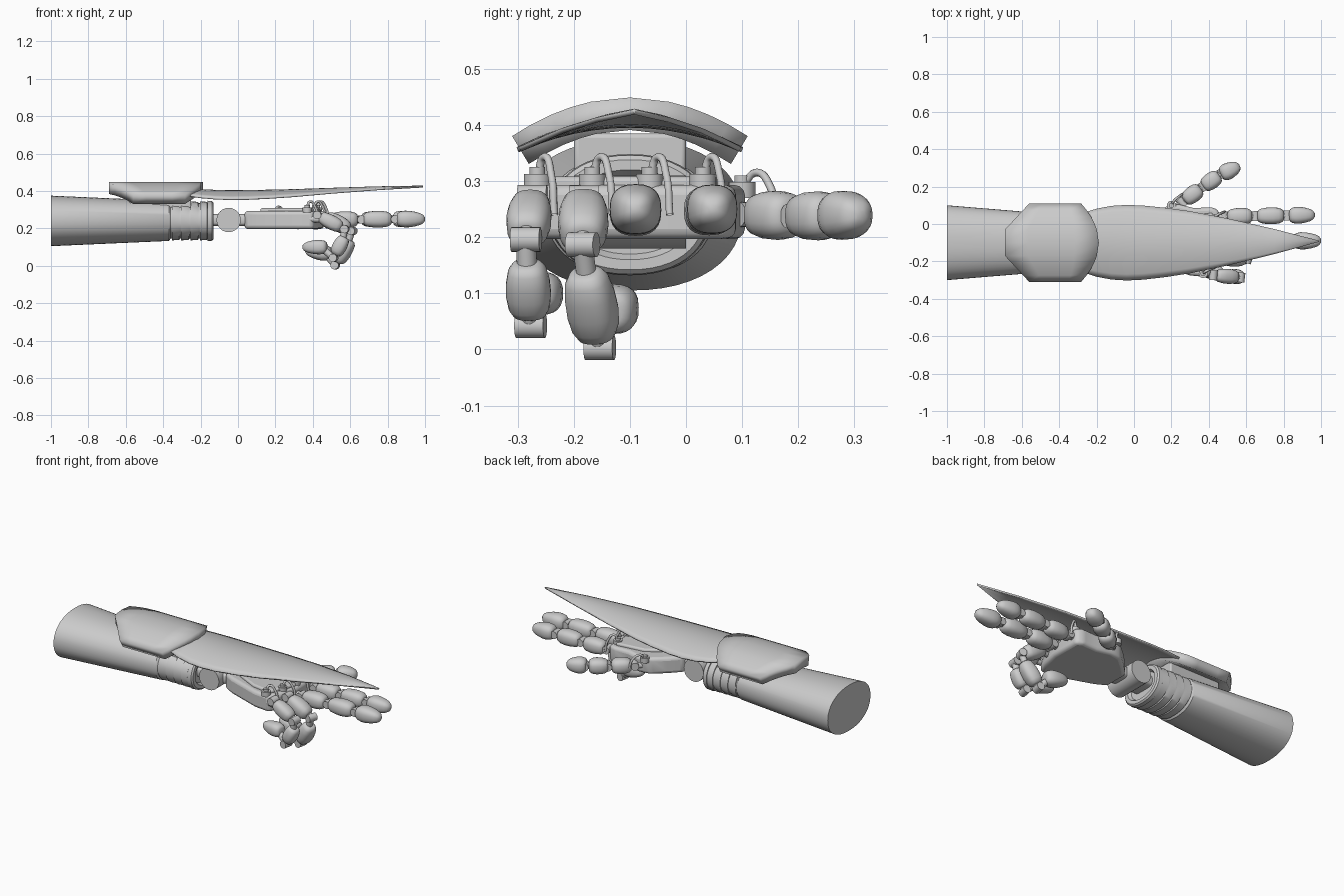
import bpy, bmesh, math
from mathutils import Vector as V

if "Cube" in bpy.data.objects:
    bpy.data.objects.remove(bpy.data.objects["Cube"])

YC, ZC = -0.1, 0.24   # forearm axis


def make(name, verts, faces, angle=35):
    me = bpy.data.meshes.new(name)
    me.from_pydata([tuple(v) for v in verts], [], faces)
    bm = bmesh.new()
    bm.from_mesh(me)
    bmesh.ops.recalc_face_normals(bm, faces=bm.faces)
    bm.to_mesh(me)
    bm.free()
    ob = bpy.data.objects.new(name, me)
    bpy.context.collection.objects.link(ob)
    for o in bpy.context.selected_objects:
        o.select_set(False)
    ob.select_set(True)
    bpy.context.view_layer.objects.active = ob
    bpy.ops.object.shade_smooth_by_angle(angle=math.radians(angle))
    return ob


def loft(name, rings, angle=35):
    n, m = len(rings[0]), len(rings)
    faces = [(i * n + j, i * n + (j + 1) % n, (i + 1) * n + (j + 1) % n, (i + 1) * n + j)
             for i in range(m - 1) for j in range(n)]
    faces += [tuple(range(n))[::-1], tuple(range((m - 1) * n, m * n))]
    return make(name, [v for r in rings for v in r], faces, angle)


def ring(c, a, b, p=2.0, n=24):
    # superellipse around c spanned by the vectors a and b
    out = []
    for i in range(n):
        t = 2 * math.pi * i / n
        co, si = math.cos(t), math.sin(t)
        out.append(c + a * math.copysign(abs(co) ** (2 / p), co)
                   + b * math.copysign(abs(si) ** (2 / p), si))
    return out


def axes(p0, p1):
    d = (p1 - p0).normalized()
    s = V((0, 0, 1)).cross(d)
    s = s.normalized() if s.length > 1e-3 else V((0, 1, 0))
    return d, s, d.cross(s)


def rod(name, p0, p1, r):
    p0, p1 = V(p0), V(p1)
    d, s, u = axes(p0, p1)
    return loft(name, [ring(p0, s * r, u * r), ring(p1, s * r, u * r)])


def segment(name, p0, p1, r, tip=False):
    # padded finger segment: barrel, or bullet for a fingertip
    d, s, u = axes(p0, p1)
    prof = ([(0, .5), (.03, .72), (.12, .9), (.28, 1), (.45, .98), (.65, .87), (.82, .71), (.93, .52), (1, .2)]
            if tip else
            [(0, .45), (.03, .66), (.13, .85), (.35, .97), (.6, 1), (.82, .92), (.95, .74), (1, .5)])
    return loft(name, [ring(p0.lerp(p1, t), s * r * k, u * r * k * .97, 2.5) for t, k in prof], 50)


def grid(name, rows, thickness):
    n = len(rows[0])
    faces = [(i * n + j, i * n + j + 1, (i + 1) * n + j + 1, (i + 1) * n + j)
             for i in range(len(rows) - 1) for j in range(n - 1)]
    ob = make(name, [v for r in rows for v in r], faces)
    if sum(p.normal.z for p in ob.data.polygons) < 0:
        ob.data.flip_normals()
    mod = ob.modifiers.new("thick", 'SOLIDIFY')
    mod.thickness, mod.offset = thickness, -1
    return ob


def prism(name, outline, z0, z1, bevel):
    n = len(outline)
    ob = loft(name, [[(x, y, z) for x, y in outline] for z in (z0, z1)])
    b = ob.modifiers.new("bevel", 'BEVEL')
    b.width, b.segments, b.limit_method = bevel, 3, 'ANGLE'
    return ob


# Forearm sleeve with grooved wrist bands and end collar
stations = [(-1, .2, .135), (-.37, .148, .107)]
for x in (-.36, -.31, -.26, -.21):
    stations += [(x, .14, .095), (x + .006, .14, .095), (x + .006, .144, .104), (x + .045, .14, .102)]
stations += [(-.163, .134, .094), (-.163, .142, .108), (-.14, .14, .106), (-.132, .132, .098),
             (-.132, .11, .08), (-.15, .1, .07)]
loft("forearm", [ring(V((x, YC, ZC)), V((0, a, 0)), V((0, 0, b)), 2.2, 48) for x, a, b in stations])

# Wrist hinge and neck
rod("wrist_hinge", (-.05, -.2, .245), (-.05, 0, .245), .065)
for x0, x1, w in ((-.16, -.05, .07), (-.05, .05, .06)):
    loft("wrist_neck", [ring(V((x, YC, .245)), V((0, w, 0)), V((0, 0, .033)), 4) for x in (x0, x1)])

# Curved forearm guard on its mounting block
half = [.0, .07, .105, .14, .175, .21]
rows = []
for v in [-h for h in half[:0:-1]] + half:
    x0 = -.69 + .13 * max(0, abs(v) - .07) / .14
    x1 = -.188 - 2.15 * v * v
    rows.append([(x0 + (x1 - x0) * k / 4, YC + v, .449 - 1.56 * v * v) for k in range(5)])
grid("forearm_guard", rows, .058)
prism("guard_mount", [(-.58, -.2), (-.25, -.2), (-.25, 0), (-.58, 0)], .3, .385, .008)

# Long pointed blade plate over the hand
blade = [(-.3, .15, .415, .385), (-.2, .182, .41, .37), (-.12, .197, .406, .363), (-.04, .202, .404, .36),
         (.05, .198, .405, .361), (.17, .185, .407, .367), (.3, .166, .41, .376), (.5, .126, .417, .394),
         (.75, .067, .425, .413), (.99, .003, .429, .427)]
grid("blade_plate", [[(x, YC + .008 * max(0, x) + w * k / 6, zc - (zc - ze) * (k / 6) ** 2)
                      for k in range(-6, 7)] for x, w, zc, ze in blade], .009)

# Palm and raised back-of-hand plate
prism("palm", [(.035, -.17), (.035, -.03), (.1, .035), (.17, .095), (.24, .105), (.32, .085), (.42, .09),
               (.455, .07), (.455, -.11), (.43, -.22), (.4, -.285), (.3, -.275), (.2, -.24), (.1, -.205)],
      .197, .293, .018)
prism("hand_back_plate", [(.12, -.16), (.12, -.04), (.25, .04), (.42, .06), (.44, -.1), (.38, -.25), (.26, -.23)],
      .28, .308, .01)

# Fingers: start and end point of every segment, then radius
fingers = {
    "index": ((.43, .04, .25), [((.5, .04, .247), (.63, .042, .247)), ((.66, .043, .249), (.8, .045, .249)),
                                ((.83, .046, .25), (.967, .048, .25))], .045),
    "middle": ((.43, -.09, .25), [((.5, -.09, .247), (.64, -.09, .247)), ((.67, -.09, .249), (.82, -.09, .249)),
                                  ((.85, -.09, .25), (1, -.09, .25))], .046),
    "ring": ((.41, -.18, .25), [((.47, -.182, .262), (.593, -.184, .196)), ((.6, -.18, .138), (.53, -.157, .02)),
                                ((.495, -.138, .065), (.36, -.115, .085))], .045),
    "little": ((.38, -.265, .25), [((.44, -.275, .263), (.553, -.284, .205)), ((.57, -.284, .153), (.52, -.278, .06)),
                                   ((.475, -.268, .1), (.345, -.245, .1))], .04),
    "thumb": ((.19, .06, .24), [((.27, .125, .24), (.355, .19, .238)), ((.37, .2, .238), (.455, .26, .238)),
                                ((.465, .265, .239), (.565, .312, .239))], .045),
}
for name, (base, segs, r) in fingers.items():
    prev = V(base)
    for i, (a, b) in enumerate(segs):
        a, b = V(a), V(b)
        segment(f"{name}_segment_{i + 1}", a, b, r, i == 2)
        # link rod and hinge barrel between segments
        inner = a.lerp(b, .25)
        if i:
            prev = prev - (prev - V(segs[i - 1][0])) * .2
            knee = V(segs[i - 1][1]) + (V(segs[i - 1][1]) - V(segs[i - 1][0])).normalized() * .02
            rod(f"{name}_link", prev, knee, .018)
            rod(f"{name}_link", knee, inner, .018)
        else:
            knee = a - (b - a).normalized() * .018
            rod(f"{name}_link", prev, inner, .018)
        s = axes(a, b)[1] * .026
        rod(f"{name}_hinge", knee - s, knee + s, .022)
        prev = b

# Cables looping from sockets on the hand over each knuckle
for x, y, dy in ((.37, -.265, .025), (.41, -.167, .03), (.425, -.065, .03), (.425, .03, .03), (.2, .1, .05)):
    z = .29 if x < .3 else .305
    rod("cable_socket", (x, y, z - .02), (x, y, z + .008), .024)
    rod("cable_plug", (x, y, z), (x, y, z + .02), .014)
    cu = bpy.data.curves.new("knuckle_cable", 'CURVE')
    cu.dimensions, cu.bevel_depth, cu.bevel_resolution = '3D', .007, 2
    sp = cu.splines.new('BEZIER')
    pts = [(x, y, z), (x + .015, y + dy * .5, .343 if x > .3 else .315), (x + .045, y + dy, .31 if x > .3 else .29),
           (x + .06, y + dy * 1.2, .24)]
    sp.bezier_points.add(len(pts) - 1)
    for bp, p in zip(sp.bezier_points, pts):
        bp.co = p
        bp.handle_left_type = bp.handle_right_type = 'AUTO'
    bpy.context.collection.objects.link(bpy.data.objects.new("knuckle_cable", cu))
